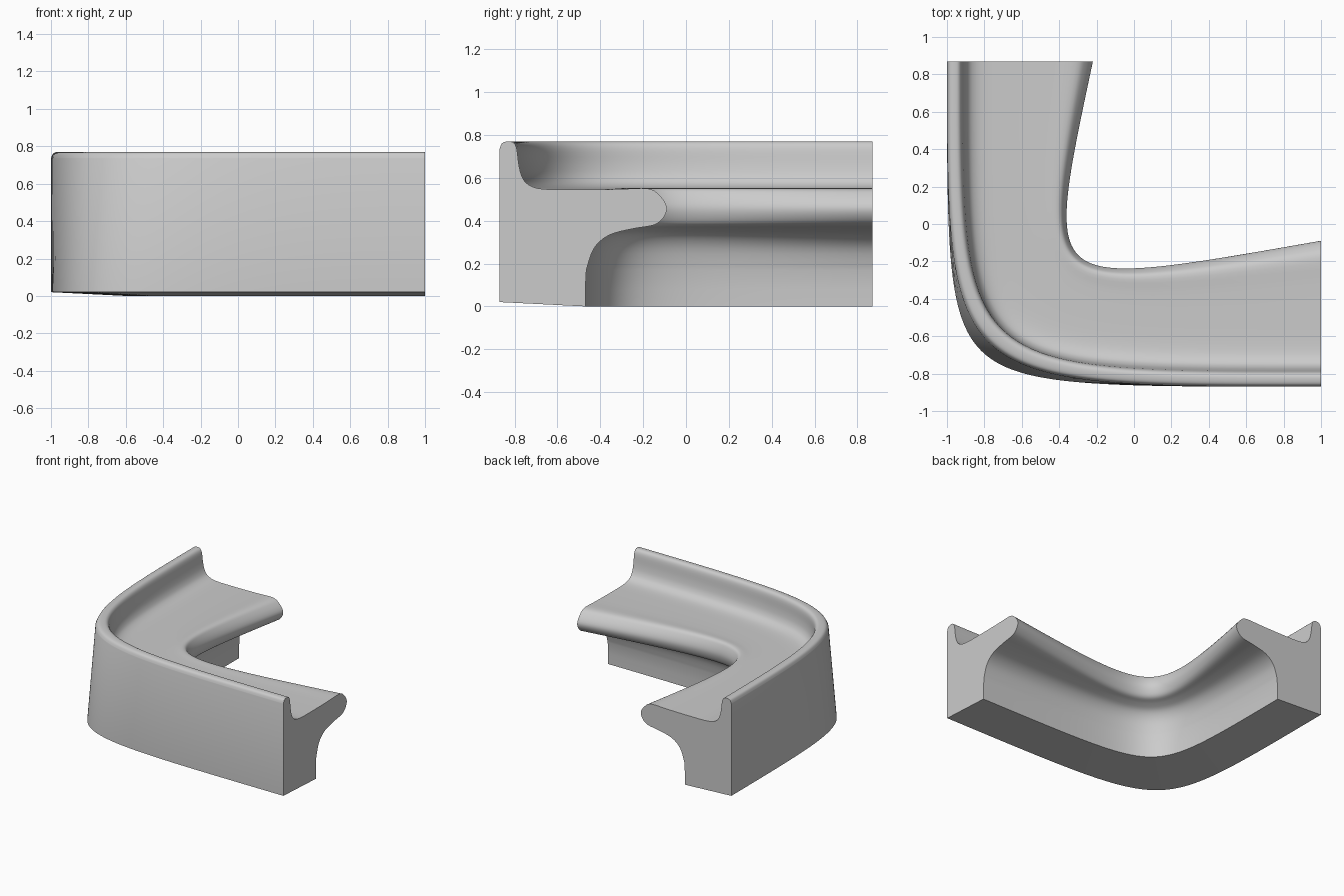
import bpy, bmesh, math
from mathutils import Vector

cube = bpy.data.objects.get("Cube")
if cube:
    bpy.data.objects.remove(cube, do_unlink=True)

# Plain grey material
grey = bpy.data.materials.new("plain grey")
grey.use_nodes = True
colour = (0.6, 0.6, 0.6, 1)
grey.diffuse_color = colour
grey.node_tree.nodes["Principled BSDF"].inputs["Base Color"].default_value = colour

# End section: distance inward from the outer wall, height
WALL = [(0, 0.02), (0, 0.735)]
CURVED = [(0, 0.735), (0.012, 0.762), (0.04, 0.77), (0.065, 0.764), (0.08, 0.735),
          (0.09, 0.66), (0.105, 0.605), (0.135, 0.568), (0.2, 0.548), (0.35, 0.545),
          (0.55, 0.547), (0.69, 0.55), (0.745, 0.52), (0.78, 0.465), (0.765, 0.415),
          (0.72, 0.38), (0.62, 0.362), (0.51, 0.332), (0.44, 0.27), (0.405, 0.17)]
FOOT = [(0.4, 0.08), (0.4, 0)]
STEPS = 64
HALF_X, HALF_Y = 1, 0.87


def smooth(points, cuts=4):
    """Curve passing through every point."""
    pts = [Vector(p) for p in points]
    result = []
    for i in range(len(pts) - 1):
        a, b, c, d = pts[max(i - 1, 0)], pts[i], pts[i + 1], pts[min(i + 2, len(pts) - 1)]
        for k in range(cuts):
            t = k / cuts
            result.append(0.5 * (2 * b + (c - a) * t + (2 * a - 5 * b + 4 * c - d) * t ** 2
                                 + (3 * b - a - 3 * c + d) * t ** 3))
    return result + [pts[-1]]


def rail(inset, z, t):
    """Point on the rounded corner path followed by one section point."""
    bend = inset - 0.684 * max(inset - 0.4, 0)   # the nose narrows at the corner
    weight = 1.33 - 0.43 * z                     # higher rails turn more gently
    start = Vector((-HALF_X + inset, HALF_Y))
    end = Vector((HALF_X, -HALF_Y + inset))
    corner = Vector((-HALF_X + bend, -HALF_Y + bend))
    a, b, c = (1 - t) ** 3, 3 * weight * t * (1 - t), t ** 3
    p = (a * start + b * corner + c * end) / (a + b + c)
    return p.x, p.y, z


# Sweep the section round the corner and cap both ends
section = WALL[:1] + [tuple(p) for p in smooth(CURVED)] + FOOT
bm = bmesh.new()
rings = [[bm.verts.new(rail(d, z, i / STEPS)) for d, z in section] for i in range(STEPS + 1)]
for r, s in zip(rings, rings[1:]):
    for j in range(len(section)):
        k = (j + 1) % len(section)
        bm.faces.new((r[j], r[k], s[k], s[j]))
bm.faces.new(rings[0])
bm.faces.new(rings[-1][::-1])
bmesh.ops.recalc_face_normals(bm, faces=bm.faces)
mesh = bpy.data.meshes.new("corner_bench")
bm.to_mesh(mesh)
bm.free()
mesh.materials.append(grey)
bench = bpy.data.objects.new("corner_bench", mesh)
bpy.context.collection.objects.link(bench)

# Smooth curves with crisp ends and foot edges
bpy.ops.object.select_all(action="DESELECT")
bench.select_set(True)
bpy.context.view_layer.objects.active = bench
bpy.ops.object.shade_smooth_by_angle(angle=math.radians(35))
